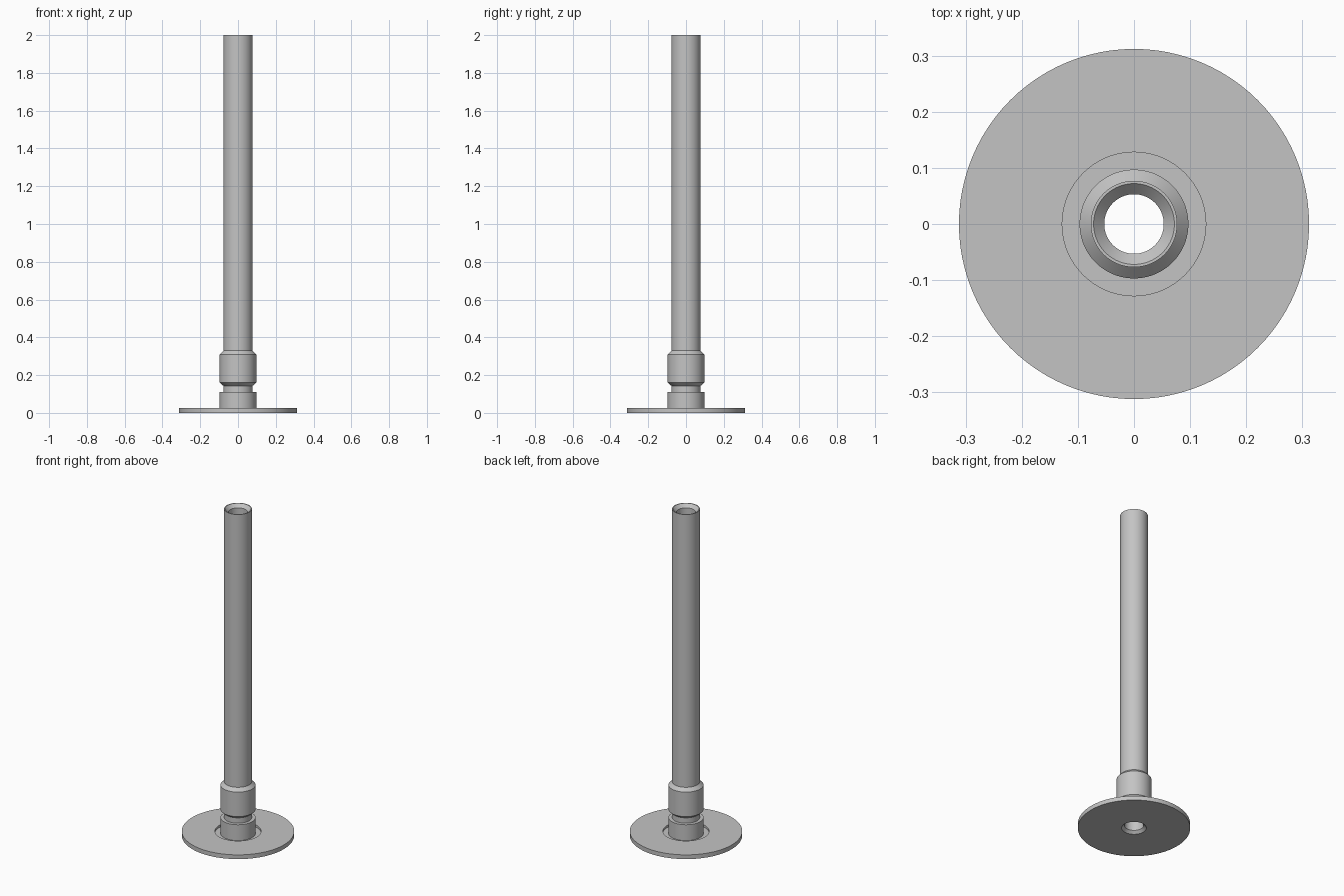
import bpy
import math

default_cube = bpy.data.objects.get("Cube")
if default_cube:
    bpy.data.objects.remove(default_cube, do_unlink=True)

# Single plain grey metal
grey = bpy.data.materials.new("grey_metal")
grey.use_nodes = True
colour = (0.55, 0.55, 0.55, 1)
grey.diffuse_color = colour
grey.node_tree.nodes["Principled BSDF"].inputs["Base Color"].default_value = colour

SEGMENTS = 96
DISC, RECESS, COLLAR, TUBE, RIM, BORE = 0.312, 0.128, 0.097, 0.077, 0.072, 0.053
JOINT = 0.11


def revolve(name, profile):
    """Turn a (radius, height) profile around z; outside runs upward."""
    n = len(profile)
    verts = []
    for i in range(SEGMENTS):
        a = math.tau * i / SEGMENTS
        verts += [(r * math.cos(a), r * math.sin(a), z) for r, z in profile]
    faces = []
    for i in range(SEGMENTS):
        here, after = i * n, (i + 1) % SEGMENTS * n
        faces += [(here + j, after + j, after + j + 1, here + j + 1)
                  for j in range(n - 1)]
    mesh = bpy.data.meshes.new(name)
    mesh.from_pydata(verts, [], faces)
    mesh.materials.append(grey)
    obj = bpy.data.objects.new(name, mesh)
    bpy.context.collection.objects.link(obj)
    bpy.ops.object.select_all(action="DESELECT")
    obj.select_set(True)
    bpy.context.view_layer.objects.active = obj
    bpy.ops.object.shade_smooth_by_angle(angle=math.radians(20))
    return obj


# Round base plate with a shallow recess, hub and chamfered bore
revolve("base_flange", [
    (BORE, JOINT), (BORE, 0.016), (0.069, 0),
    (DISC, 0), (DISC, 0.026),
    (RECESS, 0.026), (RECESS, 0.013),
    (COLLAR, 0.013), (COLLAR, JOINT), (TUBE, JOINT),
])

# Neck, chamfered collar and long hollow tube with a countersunk mouth
revolve("collared_tube", [
    (TUBE, JOINT), (TUBE, 0.143),
    (COLLAR, 0.16), (COLLAR, 0.31), (TUBE, 0.33),
    (TUBE, 2), (RIM, 2),
    (BORE, 1.98), (BORE, JOINT),
])
